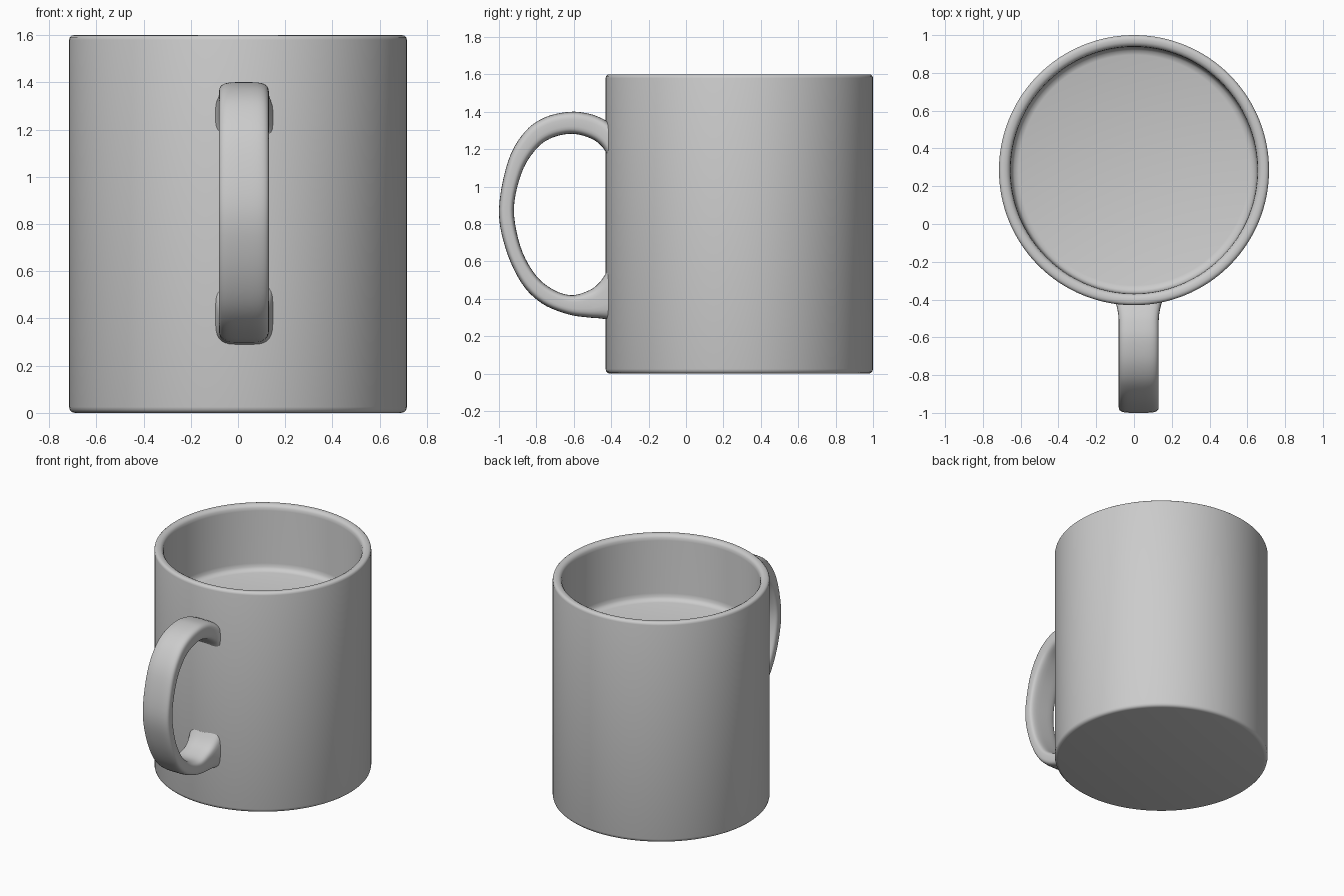
import bpy, bmesh, math
from mathutils import Vector

if "Cube" in bpy.data.objects:
    bpy.data.objects.remove(bpy.data.objects["Cube"])

glaze = bpy.data.materials.new("light grey glaze")
glaze.diffuse_color = (0.6, 0.6, 0.6, 1)
glaze.use_nodes = True
glaze.node_tree.nodes["Principled BSDF"].inputs["Base Color"].default_value = glaze.diffuse_color


def finish(name, bm, angle):
    bmesh.ops.recalc_face_normals(bm, faces=bm.faces)
    me = bpy.data.meshes.new(name)
    bm.to_mesh(me)
    bm.free()
    me.materials.append(glaze)
    ob = bpy.data.objects.new(name, me)
    bpy.context.collection.objects.link(ob)
    bpy.ops.object.select_all(action='DESELECT')
    ob.select_set(True)
    bpy.context.view_layer.objects.active = ob
    bpy.ops.object.shade_smooth_by_angle(angle=math.radians(angle))
    return ob


def bridge(bm, rings):
    n = len(rings[0])
    for a, b in zip(rings, rings[1:]):
        for i in range(n):
            j = (i + 1) % n
            bm.faces.new((a[i], a[j], b[j], b[i]))
    bm.faces.new(rings[0])
    bm.faces.new(rings[-1])


# Cup body: closed lathe profile (radius, height) with rounded rim and inner surface
CY, SEG = 0.285, 128
profile = [(0.69, 0), (0.703, 0.003), (0.712, 0.012), (0.715, 0.025),
           (0.715, 1.58), (0.712, 1.591), (0.704, 1.598), (0.693, 1.6),
           (0.677, 1.599), (0.664, 1.592), (0.656, 1.58), (0.653, 1.56),
           (0.65, 1.18), (0.646, 1.155), (0.634, 1.138), (0.61, 1.13)]
bm = bmesh.new()
rings = []
for r, z in profile:
    rings.append([bm.verts.new((r * math.cos(2 * math.pi * i / SEG),
                                CY + r * math.sin(2 * math.pi * i / SEG), z))
                  for i in range(SEG)])
bridge(bm, rings)
finish("cup_body", bm, 50)

# Handle: outer and inner edge of the loop as (outer y, outer z, inner y, inner z)
edges = [(-0.40, 1.335, -0.40, 1.13), (-0.45, 1.365, -0.45, 1.215),
         (-0.52, 1.39, -0.52, 1.262), (-0.62, 1.40, -0.62, 1.282),
         (-0.75, 1.372, -0.73, 1.255), (-0.86, 1.295, -0.81, 1.19),
         (-0.95, 1.14, -0.88, 1.07), (-1.0, 0.88, -0.92, 0.88),
         (-0.965, 0.67, -0.885, 0.68), (-0.88, 0.485, -0.81, 0.535),
         (-0.77, 0.375, -0.72, 0.455), (-0.63, 0.317, -0.62, 0.42),
         (-0.52, 0.30, -0.53, 0.44), (-0.46, 0.295, -0.465, 0.485),
         (-0.40, 0.285, -0.40, 0.58)]


def spline(pts, steps):
    pts = [Vector(p) for p in pts]
    pts = [2 * pts[0] - pts[1]] + pts + [2 * pts[-1] - pts[-2]]
    out = []
    for k in range(1, len(pts) - 2):
        a, b, c, d = pts[k - 1:k + 3]
        for s in range(steps):
            t = s / steps
            out.append(0.5 * (2 * b + (c - a) * t + (2 * a - 5 * b + 4 * c - d) * t * t
                              + (3 * b - a - 3 * c + d) * t ** 3))
    return out + [pts[-2]]


def squircle(c):
    return math.copysign(abs(c) ** 0.5, c)


HX, SIDES = 0.025, 32
bm = bmesh.new()
rings = []
for oy, oz, iy, iz in spline(edges, 5):
    outer, inner = Vector((0, oy, oz)), Vector((0, iy, iz))
    mid, half = (outer + inner) / 2, (outer - inner) / 2
    # the handle widens slightly where it meets the cup
    flare = max(0, (mid.y + 0.52) / 0.12) ** 2
    width = 0.106 + 0.022 * flare
    ring = []
    for i in range(SIDES):
        a = 2 * math.pi * (i + 0.5) / SIDES
        p = mid + half * squircle(math.sin(a))
        p.x = HX + width * squircle(math.cos(a))
        ring.append(bm.verts.new(p))
    rings.append(ring)
bridge(bm, rings)
finish("handle", bm, 60)
